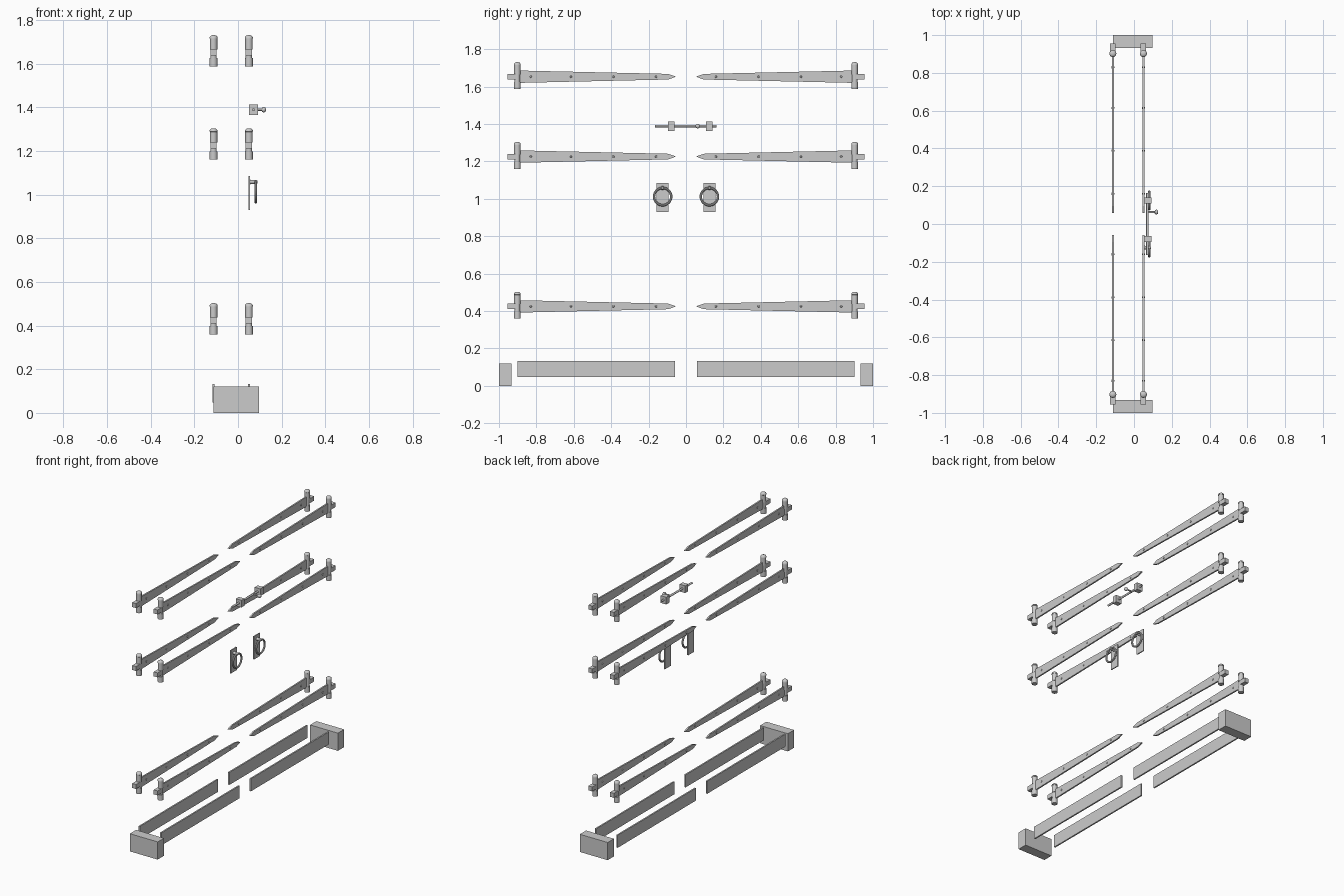
import bpy, bmesh, math
from mathutils import Matrix, Vector

if "Cube" in bpy.data.objects:
    bpy.data.objects.remove(bpy.data.objects["Cube"])


def finish(bm, name, smooth=False):
    bmesh.ops.recalc_face_normals(bm, faces=bm.faces)
    me = bpy.data.meshes.new(name)
    bm.to_mesh(me)
    bm.free()
    ob = bpy.data.objects.new(name, me)
    bpy.context.collection.objects.link(ob)
    if smooth:
        bpy.ops.object.select_all(action='DESELECT')
        ob.select_set(True)
        bpy.context.view_layer.objects.active = ob
        bpy.ops.object.shade_smooth_by_angle(angle=math.radians(40))
    return ob


def add_box(bm, x0, x1, y0, y1, z0, z1):
    m = Matrix.Translation(((x0 + x1) / 2, (y0 + y1) / 2, (z0 + z1) / 2))
    bmesh.ops.create_cube(bm, size=1, matrix=m @ Matrix.Diagonal((x1 - x0, y1 - y0, z1 - z0, 1)))


def add_lathe(bm, profile, matrix, n=20):
    # profile of (radius, height) about local z, closed with end caps
    rings = [[bm.verts.new(matrix @ Vector((r * math.cos(2 * math.pi * i / n),
                                            r * math.sin(2 * math.pi * i / n), h)))
              for i in range(n)] for r, h in profile]
    for a, b in zip(rings, rings[1:]):
        for i in range(n):
            j = (i + 1) % n
            bm.faces.new((a[i], a[j], b[j], b[i]))
    bm.faces.new(rings[0])
    bm.faces.new(rings[-1])


ALONG_X = Matrix.Rotation(math.pi / 2, 4, 'Y')
ALONG_Y = Matrix.Rotation(-math.pi / 2, 4, 'X')
SIDES = ((-1, "front"), (1, "back"))
FACES = ((-0.112, "left"), (0.05, "right"))
LEVELS = ((0.425, "lower"), (1.226, "middle"), (1.653, "upper"))
STRAP = [(0.893, 0.033), (0.095, 0.015), (0.057, 0.0015)]      # y, half height
PINTLE = [(0.018, -0.066), (0.018, -0.028), (0.0145, -0.028), (0.0145, 0.012),
          (0.017, 0.012), (0.017, 0.062), (0.0185, 0.063), (0.0175, 0.070),
          (0.013, 0.075), (0.006, 0.078)]

# strap hinges: tapered strap with rivets, pin barrel and square wall spike
for z, level in LEVELS:
    for x, face in FACES:
        for s, side in SIDES:
            tag = f"{level}_{face}_{side}"
            bm = bmesh.new()
            outline = [(y, h) for y, h in STRAP] + [(y, -h) for y, h in reversed(STRAP)]
            back = bm.faces.new([bm.verts.new((x - 0.005, s * y, z + h)) for y, h in outline])
            ext = bmesh.ops.extrude_face_region(bm, geom=[back], use_keep_orig=True)
            bmesh.ops.translate(bm, vec=(0.01, 0, 0),
                                verts=[v for v in ext["geom"] if isinstance(v, bmesh.types.BMVert)])
            for y in (0.83, 0.615, 0.388, 0.16):
                rivet = [(0.004, -0.008), (0.006, -0.0055), (0.006, 0.0055), (0.004, 0.008)]
                add_lathe(bm, rivet, Matrix.Translation((x, s * y, z)) @ ALONG_X, 10)
            finish(bm, "hinge_strap_" + tag)

            bm = bmesh.new()
            add_lathe(bm, PINTLE, Matrix.Translation((x, s * 0.902, z)))
            finish(bm, "hinge_pin_" + tag, True)

            bm = bmesh.new()
            add_box(bm, x - 0.0145, x + 0.0145, *sorted((s * 0.905, s * 0.955)), z - 0.015, z + 0.015)
            finish(bm, "wall_spike_" + tag)

# kick plates on both door faces, and stone blocks at the jambs
for s, side in SIDES:
    for x, face in FACES:
        bm = bmesh.new()
        add_box(bm, x - 0.005, x + 0.005, *sorted((s * 0.06, s * 0.9)), 0.047, 0.132)
        finish(bm, f"kick_plate_{face}_{side}")
    bm = bmesh.new()
    add_box(bm, -0.112, 0.097, *sorted((s * 0.933, s)), 0, 0.12)
    finish(bm, "jamb_block_" + side)

# ring pulls: backplate, boss and hanging ring
for s, side in SIDES:
    y = s * 0.125
    bm = bmesh.new()
    add_box(bm, 0.049, 0.056, y - 0.032, y + 0.032, 0.93, 1.086)
    finish(bm, "pull_plate_" + side)

    bm = bmesh.new()
    boss = [(0.011, 0.055), (0.009, 0.060), (0.009, 0.085), (0.006, 0.089)]
    add_lathe(bm, boss, Matrix.Translation((0, y, 1.058)) @ ALONG_X, 14)
    finish(bm, "pull_boss_" + side, True)

    bpy.ops.mesh.primitive_torus_add(location=(0.081, y, 1.012), rotation=(0, math.pi / 2, 0),
                                     major_radius=0.046, minor_radius=0.0065,
                                     major_segments=36, minor_segments=10)
    bpy.context.object.name = "pull_ring_" + side
    bpy.ops.object.shade_smooth_by_angle()

# sliding bolt: rod, two keepers and a knob
bm = bmesh.new()
add_lathe(bm, [(0.0065, -0.165), (0.0065, 0.163)], Matrix.Translation((0.071, 0, 1.389)) @ ALONG_Y, 14)
finish(bm, "bolt_rod", True)
for y, side in ((-0.079, "front"), (0.124, "back")):
    bm = bmesh.new()
    add_box(bm, 0.05, 0.092, y - 0.0165, y + 0.0165, 1.364, 1.413)
    finish(bm, "bolt_keeper_" + side)
bm = bmesh.new()
knob = [(0.005, 0.071), (0.005, 0.109), (0.010, 0.111), (0.0125, 0.116),
        (0.0125, 0.121), (0.009, 0.126), (0.004, 0.128)]
add_lathe(bm, knob, Matrix.Translation((0, 0.063, 1.389)) @ ALONG_X, 16)
finish(bm, "bolt_knob", True)
